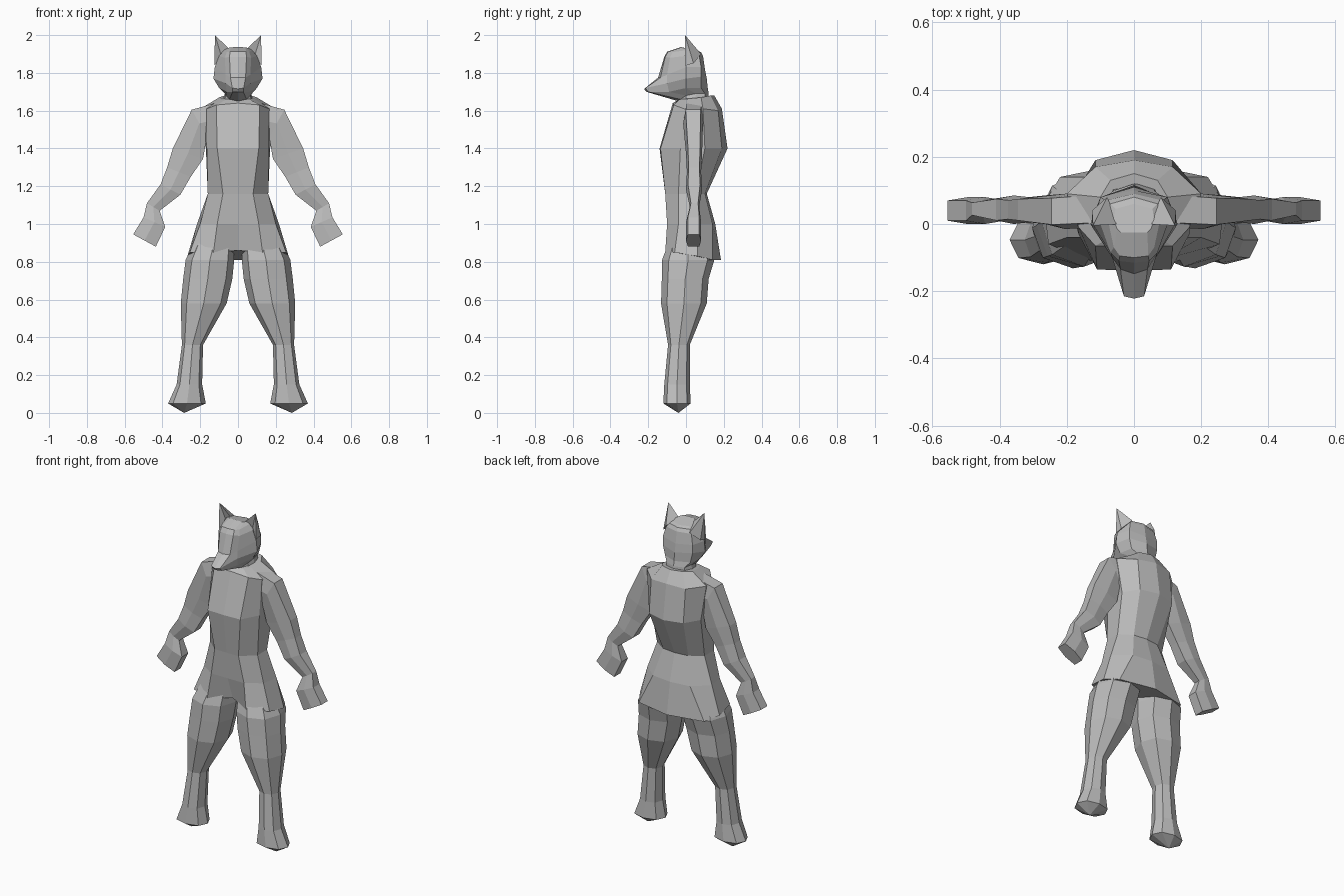
import bpy, bmesh

grey = bpy.data.materials.new("plain grey")
grey.diffuse_color = (0.5, 0.5, 0.5, 1)


def finish(name, bm, mirror=False):
    bmesh.ops.recalc_face_normals(bm, faces=bm.faces)
    me = bpy.data.meshes.new(name)
    bm.to_mesh(me)
    bm.free()
    me.materials.append(grey)
    ob = bpy.data.objects.new(name, me)
    bpy.context.collection.objects.link(ob)
    if mirror:
        ob.modifiers.new("mirror", 'MIRROR')
    return ob


def loft(name, rings, mirror=False, tip=None):
    """Skin closed rings of equal length, capping both ends (or closing to a tip)."""
    bm = bmesh.new()
    vs = [[bm.verts.new(p) for p in r] for r in rings]
    n = len(vs[0])
    for a, b in zip(vs, vs[1:]):
        for i in range(n):
            j = (i + 1) % n
            bm.faces.new((a[i], a[j], b[j], b[i]))
    bm.faces.new(vs[0])
    if tip:
        t = bm.verts.new(tip)
        for i in range(n):
            bm.faces.new((vs[-1][i], vs[-1][(i + 1) % n], t))
    else:
        bm.faces.new(vs[-1])
    return finish(name, bm, mirror)


def full(half):
    """Complete a half ring (front centre to back centre) on the other side."""
    return half + [(-x, y, z) for x, y, z in reversed(half[1:-1])]


# Torso: neck base, shoulders, chest, waist, hips, seat edge
torso = [
    [(0, -.04, 1.65), (.06, -.035, 1.66), (.09, .0, 1.66), (.1, .08, 1.67), (.07, .13, 1.68), (0, .15, 1.68)],
    [(0, -.07, 1.64), (.115, -.065, 1.63), (.165, -.01, 1.61), (.2, .09, 1.61), (.115, .17, 1.6), (0, .19, 1.61)],
    [(0, -.14, 1.4), (.11, -.135, 1.4), (.165, -.03, 1.4), (.17, .1, 1.4), (.115, .19, 1.4), (0, .22, 1.4)],
    [(0, -.11, 1.16), (.08, -.11, 1.16), (.16, -.04, 1.16), (.16, .05, 1.16), (.085, .1, 1.16), (0, .11, 1.16)],
    [(0, -.1, 1.0), (.11, -.1, 1.0), (.2, -.04, 1.0), (.217, .06, 1.0), (.125, .14, 1.0), (0, .155, 1.0)],
    [(0, -.05, .86), (.13, -.11, .85), (.255, -.06, .85), (.268, .06, .83), (.22, .14, .81), (0, .185, .81)],
]
loft("torso", [full(r) for r in torso])

# Head: neck, jaw with snout, cheeks, brow, forehead, crown
head = [
    [(0, -.03, 1.62), (.05, -.02, 1.62), (.08, .0, 1.62), (.09, .05, 1.62), (.07, .11, 1.62), (0, .12, 1.62)],
    [(0, -.04, 1.65), (.045, -.03, 1.66), (.065, .0, 1.68), (.07, .05, 1.69), (.06, .1, 1.69), (0, .12, 1.69)],
    [(0, -.21, 1.7), (.028, -.2, 1.7), (.06, -.09, 1.7), (.1, .0, 1.72), (.085, .08, 1.72), (0, .115, 1.72)],
    [(0, -.222, 1.715), (.03, -.215, 1.72), (.065, -.1, 1.745), (.13, .0, 1.77), (.1, .08, 1.78), (0, .11, 1.77)],
    [(0, -.148, 1.775), (.04, -.135, 1.775), (.065, -.1, 1.79), (.123, .0, 1.83), (.1, .08, 1.83), (0, .1, 1.82)],
    [(0, -.115, 1.885), (.045, -.11, 1.885), (.07, -.085, 1.88), (.1, .0, 1.89), (.085, .07, 1.89), (0, .09, 1.89)],
    [(0, -.1, 1.912), (.042, -.095, 1.912), (.06, -.07, 1.91), (.075, .0, 1.92), (.07, .06, 1.91), (0, .08, 1.91)],
    [(0, -.025, 1.937), (.04, -.025, 1.935), (.05, -.015, 1.932), (.06, .01, 1.93), (.055, .045, 1.92), (0, .06, 1.917)],
]
loft("head", [full(r) for r in head])

# Ears: pyramids with a hollow front
ear = [(.045, .0, 1.925), (.085, .015, 1.88), (.125, -.005, 1.84), (.125, .04, 1.85), (.08, .08, 1.9)]
loft("ear", [ear], True, (.122, -.005, 2.0))

# Arms: each station is outer edge, inner edge, then front and back depth
arm = []
for xo, zo, xi, zi, yf, yb in [
        (.12, 1.64, .13, 1.46, -.01, .10),
        (.245, 1.605, .165, 1.46, -.015, .09),
        (.345, 1.4, .185, 1.345, .0, .085),
        (.375, 1.3, .25, 1.25, .005, .08),
        (.41, 1.21, .305, 1.155, .0, .085),
        (.482, 1.11, .415, 1.07, .02, .07),
        (.50, 1.035, .385, .985, .0, .08),
        (.555, .945, .435, .88, .0, .08)]:
    xm, zm, c, h = (xo + xi) / 2, (zo + zi) / 2, (yf + yb) / 2, (yb - yf) / 2
    arm.append([(xo, c - .75 * h, zo), (xm, c - h, zm), (xi, c - .75 * h, zi),
                (xi, c + .75 * h, zi), (xm, c + h, zm), (xo, c + .75 * h, zo)])
loft("arm", arm, True)

# Legs: eight-sided rings from inner, outer, front and back extents
leg = []
for z, xi, xo, yf, yb in [
        (.93, .02, .22, -.08, .10),
        (.81, .02, .277, -.127, .15),
        (.71, .03, .29, -.128, .12),
        (.58, .06, .303, -.132, .11),
        (.36, .185, .297, -.095, .02),
        (.15, .19, .325, -.115, .02),
        (.05, .17, .37, -.12, .025)]:
    cx, cy, rx, ry = (xi + xo) / 2, (yf + yb) / 2, (xo - xi) / 2, (yb - yf) / 2
    k = .74
    leg.append([(cx + a * rx, cy + b * ry, z) for a, b in
                ((1, 0), (k, k), (0, 1), (-k, k), (-1, 0), (-k, -k), (0, -1), (k, -k))])
loft("leg", leg, True, (.285, -.04, 0))
